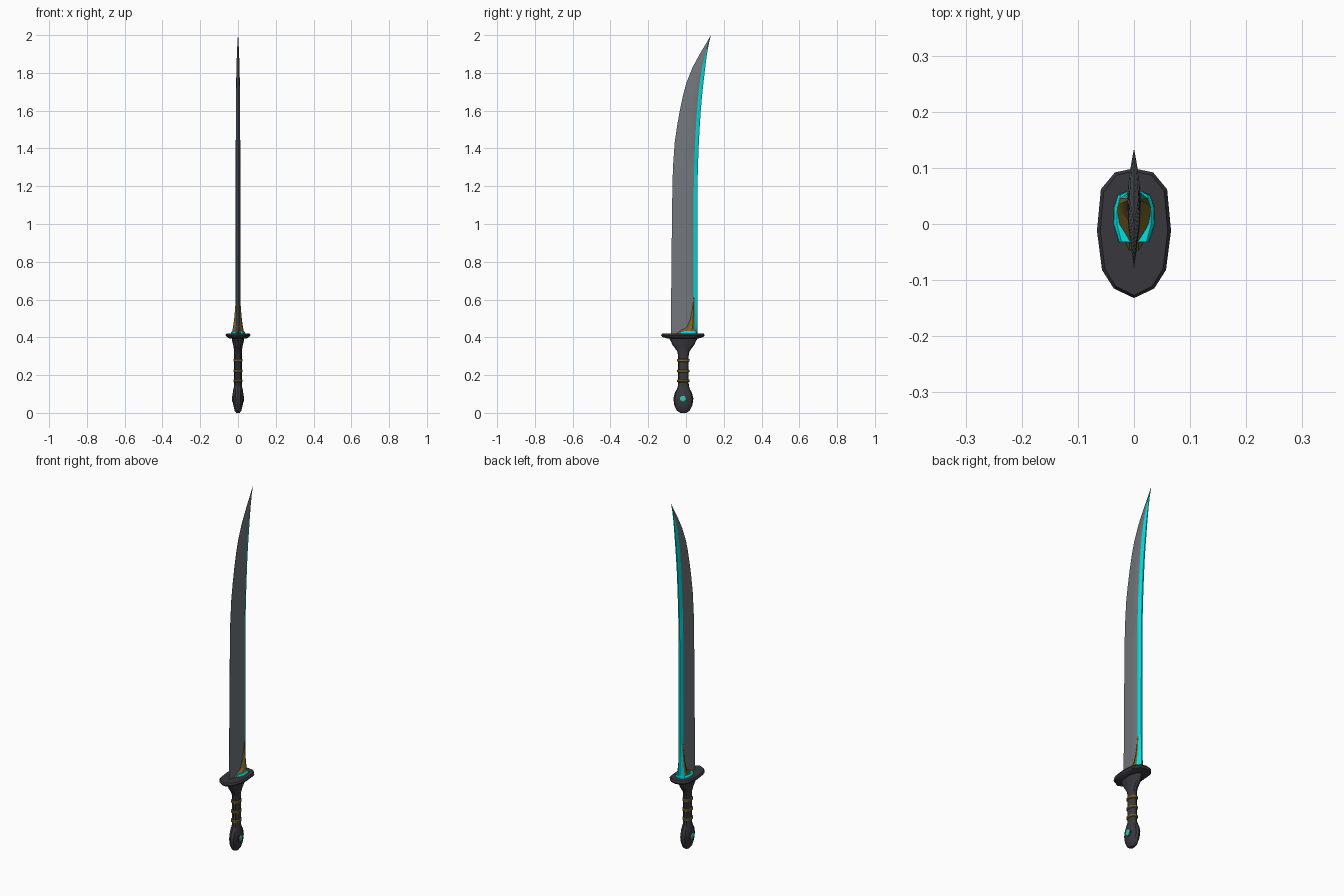
import bpy, bmesh, math

if "Cube" in bpy.data.objects:
    bpy.data.objects.remove(bpy.data.objects["Cube"])

def mat(name, rgb):
    m = bpy.data.materials.new(name)
    m.diffuse_color = (*rgb, 1)
    m.use_nodes = True
    m.node_tree.nodes["Principled BSDF"].inputs["Base Color"].default_value = m.diffuse_color
    return m

STEEL = mat("blade grey", (0.17, 0.185, 0.2))
DARK = mat("dark grip", (0.04, 0.04, 0.048))
GOLD = mat("dull gold", (0.19, 0.125, 0.02))
TEAL = mat("bright teal", (0.0, 0.75, 0.75))
GEM = mat("gem green", (0.03, 0.55, 0.45))

def loft(name, rings, mats, rule=None, angle=25):
    """Skin a list of equal-length closed rings and cap the ends."""
    bm = bmesh.new()
    vs = [[bm.verts.new(p) for p in r] for r in rings]
    n = len(rings[0])
    for a, b in zip(vs, vs[1:]):
        for i in range(n):
            j = (i + 1) % n
            f = bm.faces.new((a[i], a[j], b[j], b[i]))
            f.material_index = rule(i) if rule else 0
    bm.faces.new(vs[0][::-1])
    bm.faces.new(vs[-1])
    bmesh.ops.recalc_face_normals(bm, faces=bm.faces)
    me = bpy.data.meshes.new(name)
    bm.to_mesh(me)
    bm.free()
    ob = bpy.data.objects.new(name, me)
    bpy.context.collection.objects.link(ob)
    for m in mats:
        me.materials.append(m)
    bpy.ops.object.select_all(action='DESELECT')
    ob.select_set(True)
    bpy.context.view_layer.objects.active = ob
    bpy.ops.object.shade_smooth_by_angle(angle=math.radians(angle))
    return ob

def mirrored(half, z):
    """Half section (x, y) from front to back -> closed ring at height z."""
    return [(x, y, z) for x, y in half] + [(-x, y, z) for x, y in reversed(half)]

def ellipse(z, rx, ry, cy=-0.014, n=12):
    return [(rx * math.sin(2 * math.pi * i / n), cy - ry * math.cos(2 * math.pi * i / n), z)
            for i in range(n)]

# Curved blade: height, cutting edge y, spine y, half thickness
stations = [(0.415, -.080, .060, .012), (0.8, -.077, .060, .012), (1.2, -.072, .061, .012),
            (1.3, -.069, .063, .012), (1.43, -.060, .068, .012), (1.52, -.047, .073, .0115),
            (1.6, -.033, .078, .011), (1.68, -.016, .085, .0105), (1.745, .001, .092, .010),
            (1.83, .035, .102, .008), (1.9, .073, .111, .006), (1.96, .109, .122, .003),
            (2.0, .1315, .1325, .0005)]
rings = []
for z, e, s, t in stations:
    w = s - e
    b = min(.02, w * .25)
    rings.append(mirrored([(.0004, e), (t * .85, e + w * .5), (t, s - b), (t * .3, s)], z))
# faces 2..4 of each ring are the bevelled spine
loft("blade", rings, [STEEL, TEAL], lambda i: 1 if i in (2, 3, 4) else 0)

# Gold wedge flaring out at the foot of the blade, with teal back
wedge = [(.415, -.055, .033), (.438, -.025, .030), (.455, .003, .026), (.50, .020, .020),
         (.55, .029, .0155), (.61, .036, .012)]
rings = [mirrored([(.008, yf), (w * .85, yf * .6 + .018), (w, yf * .2 + .034), (w * .8, .046),
                   (.004, .0615)], z) for z, yf, w in wedge]
loft("blade_wedge", rings, [GOLD, TEAL], lambda i: 1 if i in (3, 4, 5) else 0)

# Teal skirt under the wedge
rings = [mirrored([(.026 * k, -.032), (.036 * k, 0), (.035 * k, .03), (.028 * k, .052),
                   (.006, .061)], z) for z, k in ((.415, 1.04), (.428, 1.0), (.434, .85))]
loft("blade_skirt", rings, [TEAL])

# Guard plate with bevelled rim
outline = [(0, -.132), (.036, -.115), (.057, -.082), (.066, -.012), (.059, .062),
           (.034, .092), (0, .099)]
rings = []
for z, k in ((.393, .68), (.402, .90), (.412, 1.0), (.421, .91)):
    half = [(x * k, -.016 + (y + .016) * (k if k < .9 else (1 + k) / 2)) for x, y in outline]
    rings.append([(x, y, z) for x, y in half] + [(-x, y, z) for x, y in half[-2:0:-1]])
loft("guard", rings, [DARK])

# Handle: pommel, grip and flared collar in one loft
profile = [(0, .009, .016), (.012, .018, .034), (.04, .025, .048), (.075, .028, .053),
           (.105, .028, .046), (.125, .025, .035), (.142, .021, .029), (.165, .020, .028),
           (.30, .020, .028), (.325, .021, .032), (.345, .023, .046), (.36, .026, .058),
           (.375, .030, .064), (.398, .034, .078)]
loft("handle", [ellipse(z, rx, ry) for z, rx, ry in profile], [DARK], angle=32)

# Gold grip rings
for k, z in enumerate((.17, .222, .278)):
    rings = [ellipse(z + dz, .020 + g, .028 + g) for dz, g in
             ((-.008, 0), (-.005, .005), (.005, .005), (.008, 0))]
    loft(f"grip_ring_{k + 1}", rings, [GOLD])

# Pommel gems with dark settings, one on each side
for side, label in ((1, "right"), (-1, "left")):
    for name, r, x0, x1, m in (("setting", .023, .022, .0295, DARK), ("gem", .016, .025, .0325, GEM)):
        rings = [[(side * x, -.016 + rr * math.cos(math.tau * i / 12),
                   .075 + rr * math.sin(math.tau * i / 12)) for i in range(12)]
                 for x, rr in ((x0, r), ((x0 + 2 * x1) / 3, r), (x1, r * .7))]
        loft(f"pommel_{name}_{label}", rings, [m])
